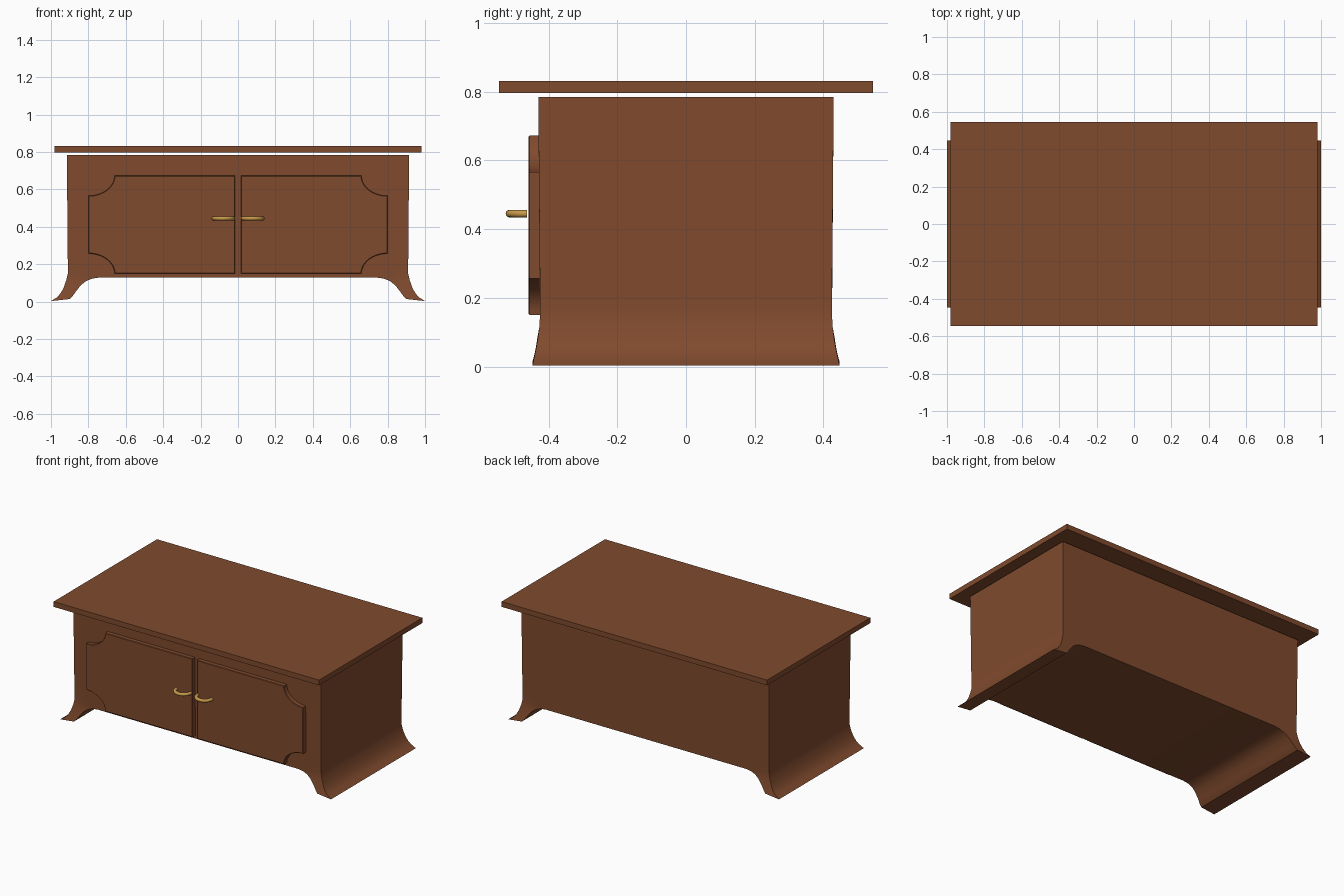
import bpy, bmesh, math
from mathutils import Vector

if "Cube" in bpy.data.objects:
    bpy.data.objects.remove(bpy.data.objects["Cube"])


def material(name, color):
    m = bpy.data.materials.new(name)
    m.diffuse_color = (*color, 1)
    m.use_nodes = True
    m.node_tree.nodes["Principled BSDF"].inputs["Base Color"].default_value = m.diffuse_color
    return m


WOOD = material("brown wood", (0.215, 0.069, 0.027))
BRASS = material("brass", (0.58, 0.32, 0.07))


def finish(name, bm, mat, angle=35):
    bmesh.ops.remove_doubles(bm, verts=bm.verts, dist=1e-5)
    bmesh.ops.recalc_face_normals(bm, faces=bm.faces)
    me = bpy.data.meshes.new(name)
    bm.to_mesh(me)
    bm.free()
    me.materials.append(mat)
    ob = bpy.data.objects.new(name, me)
    bpy.context.collection.objects.link(ob)
    bpy.ops.object.select_all(action='DESELECT')
    ob.select_set(True)
    bpy.context.view_layer.objects.active = ob
    bpy.ops.object.shade_smooth_by_angle(angle=math.radians(angle))
    return ob


# Table top: thin slab floating just above the body
bm = bmesh.new()
bmesh.ops.create_cube(bm, size=1)
for v in bm.verts:
    v.co = (v.co.x * 1.96, v.co.y * 1.09, 0.8135 + v.co.z * 0.035)
finish("table_top", bm, WOOD)

# Body: rows of (outer x, outer z, inner x, inner z, half depth) down to the flared foot
rows = [
    (0.915, 0.785, 0.850, 0.785, 0.430),
    (0.910, 0.200, 0.740, 0.129, 0.425),
    (0.910, 0.150, 0.780, 0.123, 0.425),
    (0.918, 0.115, 0.812, 0.110, 0.427),
    (0.931, 0.077, 0.840, 0.088, 0.432),
    (0.948, 0.045, 0.870, 0.050, 0.438),
    (0.968, 0.023, 0.885, 0.028, 0.443),
    (1.000, 0.003, 0.900, 0.014, 0.447),
]
bm = bmesh.new()


def face(*pts):
    bm.faces.new([bm.verts.new(p) for p in pts])


for s in (-1, 1):
    for a, b in zip(rows, rows[1:]):
        # front and back strips
        for t in (-1, 1):
            face((s * a[0], t * a[4], a[1]), (s * a[2], t * a[4], a[3]),
                 (s * b[2], t * b[4], b[3]), (s * b[0], t * b[4], b[1]))
        # outer side, and the inner curve of the foot below the first row
        for i in ((0, 2) if a is not rows[0] else (0,)):
            face((s * a[i], -a[4], a[i + 1]), (s * a[i], a[4], a[i + 1]),
                 (s * b[i], b[4], b[i + 1]), (s * b[i], -b[4], b[i + 1]))
    # sole and the strip of the lid over the column
    for r in (rows[0], rows[-1]):
        face((s * r[0], -r[4], r[1]), (s * r[0], r[4], r[1]),
             (s * r[2], r[4], r[3]), (s * r[2], -r[4], r[3]))
# wide centre panels, underside and lid
a, b = rows[0], rows[1]
for t in (-1, 1):
    face((-a[2], t * a[4], a[3]), (a[2], t * a[4], a[3]),
         (b[2], t * b[4], b[3]), (-b[2], t * b[4], b[3]))
for r in (a, b):
    face((-r[2], -r[4], r[3]), (r[2], -r[4], r[3]),
         (r[2], r[4], r[3]), (-r[2], r[4], r[3]))
finish("cabinet_body", bm, WOOD)


# Doors: panels with scooped outer corners
def door(name, s):
    x0, x1, z0, z1, rx, rz, n = 0.017, 0.80, 0.15, 0.673, 0.14, 0.107, 10
    pts = [(x0, z0)]
    for i in range(n + 1):
        t = math.pi / 2 * i / n
        pts.append((x1 - rx * math.cos(t), z0 + rz * math.sin(t)))
    for i in range(n + 1):
        t = math.pi / 2 * i / n
        pts.append((x1 - rx * math.sin(t), z1 - rz * math.cos(t)))
    pts.append((x0, z1))
    bm = bmesh.new()
    f = bm.faces.new([bm.verts.new((s * x, -0.42, z)) for x, z in pts])
    ext = bmesh.ops.extrude_face_region(bm, geom=[f])["geom"]
    for v in ext:
        if isinstance(v, bmesh.types.BMVert):
            v.co.y = -0.458
    rim = [e for e in bm.edges if all(v.co.y < -0.45 for v in e.verts)]
    bmesh.ops.bevel(bm, geom=rim, offset=0.003, segments=1, affect='EDGES')
    finish(name, bm, WOOD, 30)


# Handles: half-loop tubes bulging forward
def handle(name, s):
    n, m, r = 20, 12, 0.011
    c = Vector((s * 0.078, -0.463, 0.445))
    bm = bmesh.new()
    rings = []
    for i in range(n + 1):
        t = math.pi * i / n
        p = c + Vector((0.052 * math.cos(t), -0.051 * math.sin(t), 0))
        out = Vector((math.cos(t), -math.sin(t), 0))
        rings.append([bm.verts.new(p + out * r * math.cos(k) + Vector((0, 0, r * math.sin(k))))
                      for k in (2 * math.pi * j / m for j in range(m))])
    for p, q in zip(rings, rings[1:]):
        for j in range(m):
            bm.faces.new((p[j], p[(j + 1) % m], q[(j + 1) % m], q[j]))
    bm.faces.new(rings[0])
    bm.faces.new(rings[-1])
    finish(name, bm, BRASS, 45)


for side, s in (("left", -1), ("right", 1)):
    door(side + "_door", s)
    handle(side + "_handle", s)
